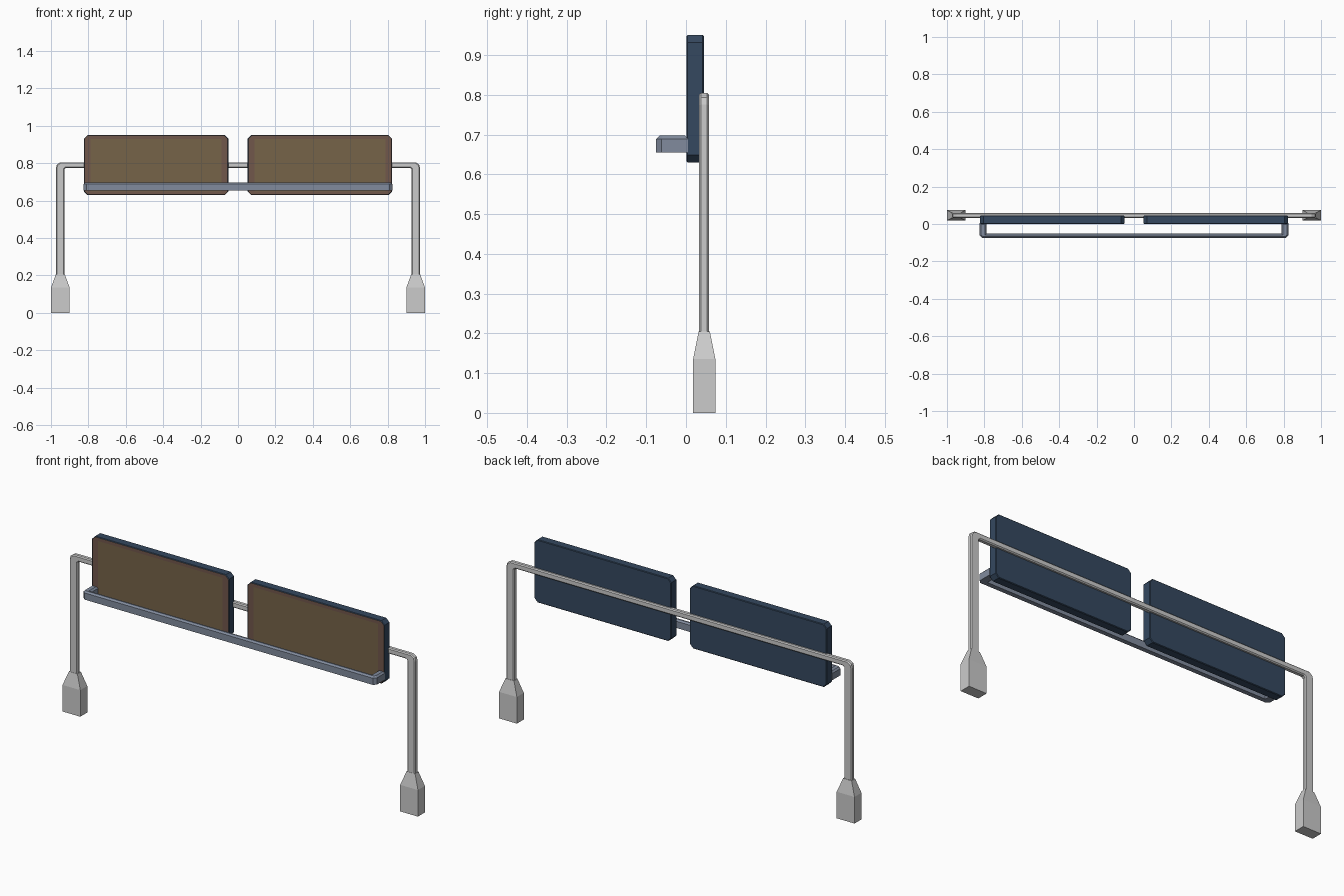
import bpy, bmesh
from mathutils import Vector

if "Cube" in bpy.data.objects:
    bpy.data.objects.remove(bpy.data.objects["Cube"])


def material(name, color):
    m = bpy.data.materials.new(name)
    m.diffuse_color = (*color, 1)
    m.use_nodes = True
    m.node_tree.nodes["Principled BSDF"].inputs["Base Color"].default_value = m.diffuse_color
    return m


NAVY = material("navy", (0.035, 0.065, 0.115))
RUST = material("rust", (0.165, 0.095, 0.07))
OCHRE = material("ochre", (0.18, 0.125, 0.065))
STEEL = material("steel_blue", (0.22, 0.26, 0.34))


def finish(name, bm, mats=()):
    bmesh.ops.recalc_face_normals(bm, faces=bm.faces)
    me = bpy.data.meshes.new(name)
    bm.to_mesh(me)
    bm.free()
    ob = bpy.data.objects.new(name, me)
    bpy.context.collection.objects.link(ob)
    for m in mats:
        me.materials.append(m)
    return ob


def extrude_profile(points, offset):
    """Fill a closed outline and extrude it by a vector."""
    bm = bmesh.new()
    face = bm.faces.new([bm.verts.new(p) for p in points])
    geo = bmesh.ops.extrude_face_region(bm, geom=[face])
    verts = [g for g in geo["geom"] if isinstance(g, bmesh.types.BMVert)]
    bmesh.ops.translate(bm, verts=verts, vec=Vector(offset))
    bmesh.ops.recalc_face_normals(bm, faces=bm.faces)
    return bm


def bevel_rim(bm, axis, levels, width):
    """Chamfer the edges lying on given levels of an axis."""
    edges = [e for e in bm.edges
             if any(all(abs(v.co[axis] - l) < 1e-5 for v in e.verts) for l in levels)]
    bmesh.ops.bevel(bm, geom=edges, offset=width, segments=1,
                    affect='EDGES', profile=0.5)


def mirrored(half):
    """Complete an outline symmetric in x."""
    return half + [(-p[0], p[1]) for p in reversed(half)]


# Arched support: two posts and a cross bar in one bent tube
outer = [(0.973, 0.19), (0.973, 0.775), (0.968, 0.793), (0.95, 0.805)]
inner = [(0.928, 0.19), (0.928, 0.768), (0.92, 0.775)]
outline = mirrored(outer) + [(-x, z) for x, z in inner] + [(x, z) for x, z in reversed(inner)]
bm = extrude_profile([(x, 0.033, z) for x, z in outline], (0, 0.025, 0))
bevel_rim(bm, 1, (0.033, 0.058), 0.005)
finish("support_frame", bm)

# Flared feet: box that tapers into the post
for side, cx in (("left", -0.95), ("right", 0.95)):
    bm = bmesh.new()
    rings = []
    for hx, hy, z in ((0.05, 0.028, 0), (0.05, 0.028, 0.135), (0.024, 0.014, 0.205)):
        rings.append([bm.verts.new((cx + sx * hx, 0.046 + sy * hy, z))
                      for sx, sy in ((-1, -1), (1, -1), (1, 1), (-1, 1))])
    for a, b in zip(rings, rings[1:]):
        for i in range(4):
            j = (i + 1) % 4
            bm.faces.new((a[i], a[j], b[j], b[i]))
    bm.faces.new(rings[0])
    bm.faces.new(rings[-1])
    finish(side + "_foot", bm)

# Sign panels: clipped-corner slabs, coloured on the front
X0, X1, Z0, Z1, C = 0.052, 0.823, 0.63, 0.95, 0.018
for side, s in (("left", -1), ("right", 1)):
    pts = [(X0 + C, Z0), (X1 - C, Z0), (X1, Z0 + C), (X1, Z1 - C),
           (X1 - C, Z1), (X0 + C, Z1), (X0, Z1 - C), (X0, Z0 + C)]
    bm = extrude_profile([(s * x, 0.001, z) for x, z in pts], (0, 0.044, 0))
    bevel_rim(bm, 1, (0.001, 0.045), 0.003)
    # central field flush with the front
    front = min(bm.faces, key=lambda f: f.calc_center_median().y)
    front.material_index = 1
    bmesh.ops.inset_region(bm, faces=[front], thickness=0.032, use_even_offset=True)
    # stretch the field to nearly the top and bottom edges
    for v in front.verts:
        v.co.z = Z0 + 0.02 + (v.co.z - (Z0 + 0.035)) * (Z1 - Z0 - 0.04) / (Z1 - Z0 - 0.07)
    for f in bm.faces:
        if f is not front and abs(f.calc_center_median().y - 0.001) < 1e-5:
            f.material_index = 1
    front.material_index = 2
    finish(side + "_panel", bm, (NAVY, RUST, OCHRE))

# Lamp rail: U-shaped bar standing off the front of both panels
outer = [(0.825, 0.005), (0.825, -0.062), (0.811, -0.075)]
inner = [(0.789, 0.005), (0.789, -0.052)]
outline = mirrored(outer) + [(-x, y) for x, y in inner] + [(x, y) for x, y in reversed(inner)]
bm = extrude_profile([(x, y, 0.655) for x, y in outline], (0, 0, 0.042))
bevel_rim(bm, 2, (0.697,), 0.008)
finish("lamp_rail", bm, (STEEL,))
